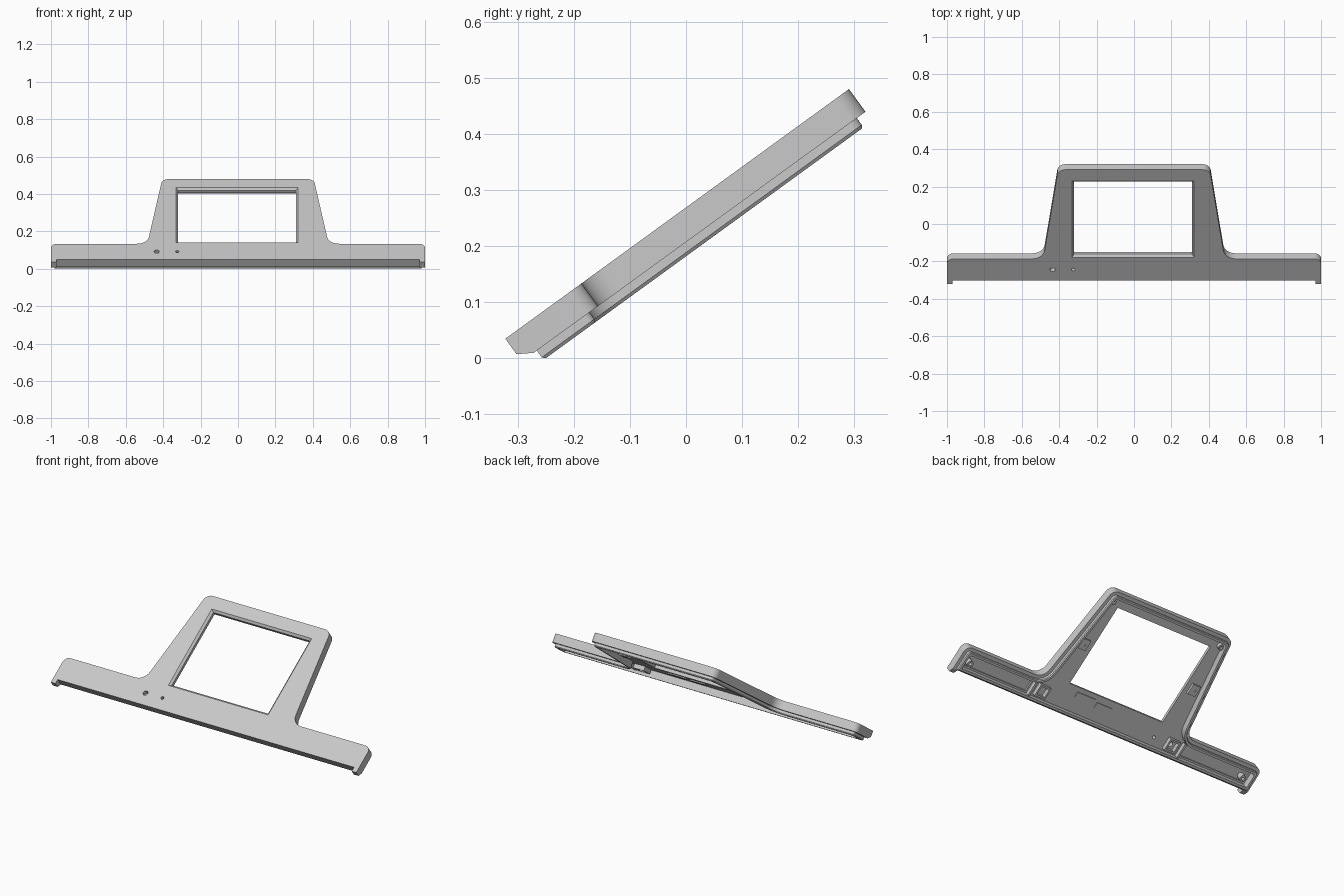
import bpy, bmesh, math
from mathutils import Vector, Matrix

if "Cube" in bpy.data.objects:
    bpy.data.objects.remove(bpy.data.objects["Cube"])

grey = bpy.data.materials.new("light_grey_plastic")
grey.use_nodes = True
grey.diffuse_color = (0.58, 0.58, 0.58, 1)
grey.node_tree.nodes["Principled BSDF"].inputs["Base Color"].default_value = grey.diffuse_color

# Parts are built flat (x across, y up the slope, depth downwards), then tilted
TILT = Matrix.Translation((0, -0.322, 0.035)) @ Matrix.Rotation(math.radians(36), 4, "X")
parts = []


def loft(name, rings):
    """Closed solid through rings of (loop, depth)."""
    bm = bmesh.new()
    rows = [[bm.verts.new((p[0], p[1], -d)) for p in loop] for loop, d in rings]
    bm.faces.new(rows[0])
    bm.faces.new(rows[-1][::-1])
    for a, b in zip(rows, rows[1:]):
        for i in range(len(a)):
            j = (i + 1) % len(a)
            bm.faces.new((a[i], b[i], b[j], a[j]))
    bmesh.ops.recalc_face_normals(bm, faces=bm.faces)
    mesh = bpy.data.meshes.new(name)
    bm.to_mesh(mesh)
    bm.free()
    mesh.materials.append(grey)
    ob = bpy.data.objects.new(name, mesh)
    bpy.context.collection.objects.link(ob)
    return ob


def combine(ob, other, operation="DIFFERENCE"):
    mod = ob.modifiers.new("cut", "BOOLEAN")
    mod.operation, mod.object, mod.solver = operation, other, "EXACT"
    dg = bpy.context.evaluated_depsgraph_get()
    mesh = bpy.data.meshes.new_from_object(ob.evaluated_get(dg))
    ob.modifiers.clear()
    ob.data = mesh
    bpy.data.objects.remove(other)


def rect(x0, x1, y0, y1, grow=0):
    x0, x1, y0, y1 = x0 - grow, x1 + grow, y0 - grow, y1 + grow
    return [(x0, y0), (x1, y0), (x1, y1), (x0, y1)]


def box_at(x, y, w, h):
    return rect(x - w / 2, x + w / 2, y - h / 2, y + h / 2)


def circle(x, y, r, n=20):
    return [(x + r * math.cos(i * math.tau / n), y + r * math.sin(i * math.tau / n)) for i in range(n)]


def fillet(a, p, b, r, n=7):
    """Arc that rounds corner p between neighbours a and b."""
    a, p, b = (Vector((*q, 0)) for q in (a, p, b))
    u, v = (a - p).normalized(), (b - p).normalized()
    half = u.angle(v) / 2
    centre = p + (u + v).normalized() * r / math.sin(half)
    t = r / math.tan(half)
    s, e = (p + u * t - centre).normalized(), (p + v * t - centre).normalized()
    return [tuple((centre + s.slerp(e, i / n) * r)[:2]) for i in range(n + 1)]


def outline(inset, front):
    """Wide low bar with a tapered tower, moved inwards by inset."""
    low, top = 0.168 - inset, 0.757 - inset
    side = lambda y: 0.485 - 0.136 * (y - 0.168) - 1.009 * inset
    pts = [(1 - inset, front), (1 - inset, low), (side(low), low), (side(top), top), (0, top)]
    radii = [max(0.035 - inset, 0.012), 0.065 + inset, max(0.042 - inset, 0.012)]
    half = [pts[0]]
    for i, r in enumerate(radii):
        half += fillet(pts[i], pts[i + 1], pts[i + 2], r)
    return half + [(-x, y) for x, y in reversed(half)]


# Main shell with the lip below it
shell = loft("bezel_shell", [(outline(0, 0.026), 0), (outline(0, 0.026), 0.05)])
lip = loft("lip", [(outline(0.019, 0.033), 0.04), (outline(0.019, 0.033), 0.065),
                   (outline(0.023, 0.038), 0.0705)])
combine(shell, lip, "UNION")

# Hollow underside, deeper in the two wings
combine(shell, loft("hollow", [(outline(0.035, 0.05), 0.03), (outline(0.035, 0.05), 0.1)]))
for x0, x1 in ((0.52, 0.95), (-0.95, -0.52)):
    wing = rect(x0, x1, 0.06, 0.125)
    combine(shell, loft("wing_hollow", [(wing, 0.02), (wing, 0.04)]))

# Window with a chamfered front edge
window = (-0.32, 0.31, 0.19, 0.67)
combine(shell, loft("window_cutter", [(rect(*window, 0.022), -0.01), (rect(*window), 0.012),
                                      (rect(*window), 0.1)]))

# Two indicator holes
for x, r in ((-0.435, 0.014), (-0.325, 0.009)):
    hole = circle(x, 0.097, r)
    combine(shell, loft("hole_cutter", [(hole, -0.01), (hole, 0.1)]))
parts.append(shell)


def hollow_post(name, outer, inner, start, end):
    post = loft(name, [(outer, start), (outer, end)])
    combine(post, loft("post_cutter", [(inner, start + 0.012), (inner, end + 0.02)]))
    parts.append(post)


for side, s in (("left", 1), ("right", -1)):
    # End tab that reaches past the front edge
    tab = loft(side + "_end_tab", [(rect(0.97, 1, 0, 0.026), 0), (rect(0.97, 1, 0, 0.026), 0.034)])
    for v in tab.data.vertices:
        if v.co.y > 0.01 and v.co.z < -0.01:
            v.co.z = -0.05
    if s < 0:
        tab.data.transform(Matrix.Translation((-1.97, 0, 0)))
    parts.append(tab)

    # Rib between wing and centre
    rib = box_at(s * 0.505, 0.09, 0.012, 0.088)
    parts.append(loft(side + "_rib", [(rib, 0.028), (rib, 0.055)]))

    # Open clip frame, built from four walls
    for n, (dx, dy, w, h) in enumerate(((-0.03, 0, 0.01, 0.07), (0.03, 0, 0.01, 0.07),
                                        (0, -0.03, 0.05, 0.01), (0, 0.03, 0.05, 0.01))):
        wall = box_at(s * 0.44 + dx, 0.097 + dy, w, h)
        parts.append(loft(f"{side}_clip_wall_{n + 1}", [(wall, 0.028), (wall, 0.055)]))

    # Screw posts and mounting pads
    hollow_post(side + "_wing_post", circle(s * 0.925, 0.085, 0.018), circle(s * 0.925, 0.085, 0.008), 0.018, 0.055)
    hollow_post(side + "_top_post", circle(s * 0.365, 0.695, 0.016), circle(s * 0.365, 0.695, 0.008), 0.028, 0.052)
    hollow_post(side + "_pad", box_at(s * 0.372, 0.42, 0.05, 0.06), circle(s * 0.372, 0.42, 0.009), 0.028, 0.045)

# Low steps under the window
for n, (x, w) in enumerate(((0.18, 0.12), (0.05, 0.1))):
    step = box_at(x, 0.15 - 0.012 * n, w, 0.03)
    parts.append(loft(f"inner_step_{n + 1}", [(step, 0.028), (step, 0.036)]))

# Tilt everything and shade
bpy.ops.object.select_all(action="DESELECT")
for ob in parts:
    ob.data.transform(TILT)
    ob.select_set(True)
    bpy.context.view_layer.objects.active = ob
bpy.ops.object.shade_smooth_by_angle(angle=math.radians(30))
